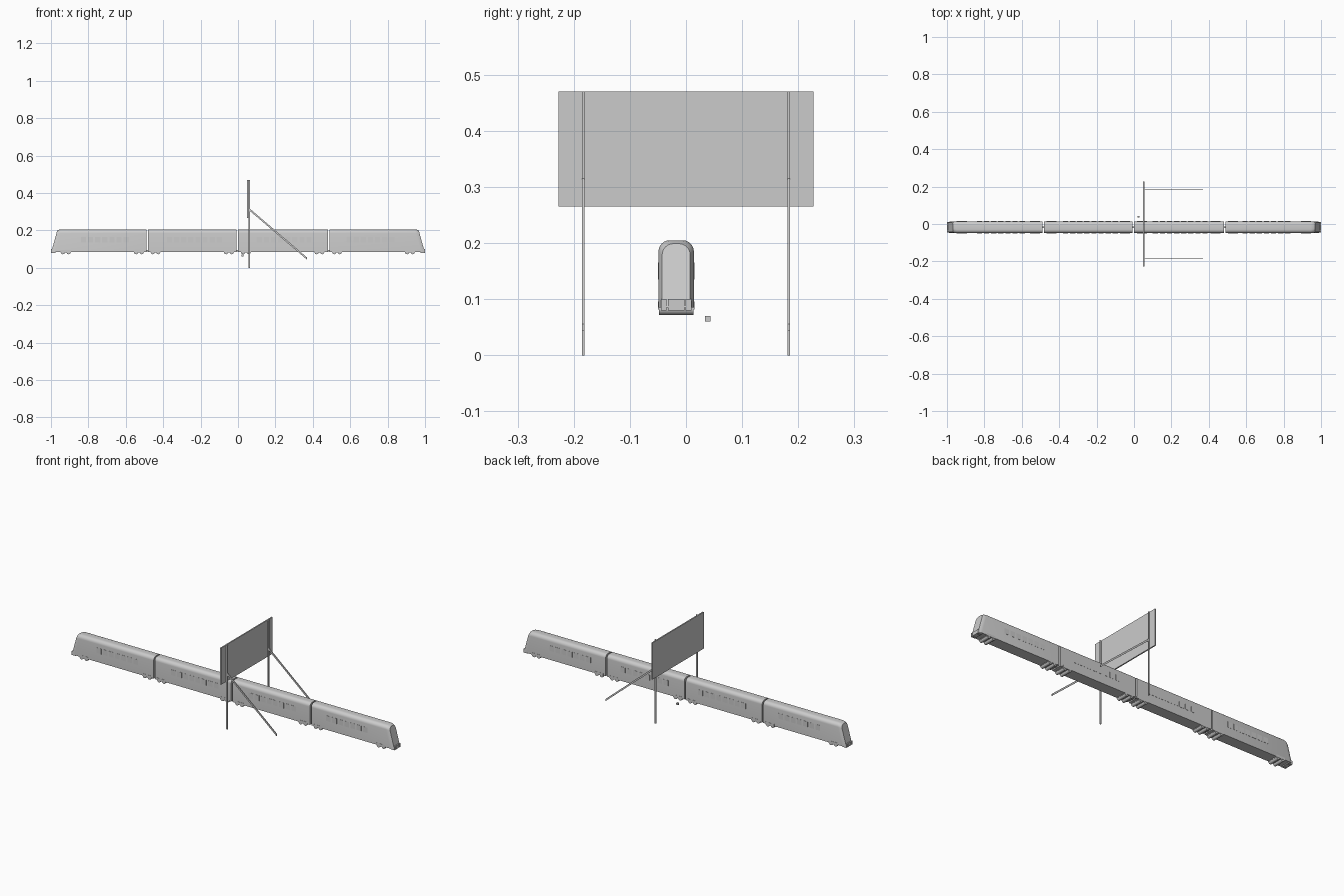
import bpy, bmesh, math
from mathutils import Vector

if "Cube" in bpy.data.objects:
    bpy.data.objects.remove(bpy.data.objects["Cube"])

YC, HW, Z0, Z1 = -0.0175, 0.0315, 0.085, 0.205   # train centre line, half width, floor, roof

grey = bpy.data.materials.new("plain grey")
grey.diffuse_color = (0.6, 0.6, 0.6, 1)
grey.use_nodes = True
grey.node_tree.nodes["Principled BSDF"].inputs["Base Color"].default_value = grey.diffuse_color


def finish(name, bm, smooth=False):
    bmesh.ops.recalc_face_normals(bm, faces=bm.faces)
    mesh = bpy.data.meshes.new(name)
    bm.to_mesh(mesh)
    bm.free()
    mesh.materials.append(grey)
    ob = bpy.data.objects.new(name, mesh)
    bpy.context.collection.objects.link(ob)
    if smooth:
        bpy.ops.object.select_all(action='DESELECT')
        ob.select_set(True)
        bpy.context.view_layer.objects.active = ob
        bpy.ops.object.shade_smooth_by_angle(angle=math.radians(30))
    return ob


def add_box(bm, x0, x1, y0, y1, z0, z1):
    vs = bmesh.ops.create_cube(bm, size=1)["verts"]
    for v in vs:
        v.co = Vector(((x0 + x1) / 2 + v.co.x * (x1 - x0),
                       (y0 + y1) / 2 + v.co.y * (y1 - y0),
                       (z0 + z1) / 2 + v.co.z * (z1 - z0)))


def box(name, *dims):
    bm = bmesh.new()
    add_box(bm, *dims)
    return finish(name, bm)


def section(hw, top):
    """Car cross-section (y, z): straight sides with a rounded roof."""
    r = 0.02
    right = [(hw, Z0)]
    for i in range(7):
        a = math.pi / 2 * i / 6
        right.append((hw - r + r * math.cos(a), top - r + r * math.sin(a)))
    return right + [(-y, z) for y, z in reversed(right)]


def loft(name, rings):
    """rings: (x at floor, lean of the ring, half width, roof height)"""
    bm = bmesh.new()
    loops = []
    for x, lean, hw, top in rings:
        loops.append([bm.verts.new((x - lean * (z - Z0) / (Z1 - Z0), YC + y, z))
                      for y, z in section(hw, top)])
    for a, b in zip(loops, loops[1:]):
        for i in range(len(a)):
            j = (i + 1) % len(a)
            bm.faces.new((a[i], a[j], b[j], b[i]))
    bm.faces.new(loops[0])
    bm.faces.new(loops[-1])
    return finish(name, bm, True)


# Car bodies: two plain middle cars, two end cars with raked, tapered noses
loft("middle_car_left", [(-0.481, 0, HW, Z1), (-0.008, 0, HW, Z1)])
loft("middle_car_right", [(0.001, 0, HW, Z1), (0.480, 0, HW, Z1)])
for side, s in (("left", -1), ("right", 1)):
    loft("end_car_" + side, [(s * 0.488, 0, HW, Z1), (s * 0.978, s * 0.033, HW, Z1),
                             (s * 0.990, s * 0.033, 0.029, Z1 - 0.002),
                             (s * 0.998, s * 0.033, 0.025, Z1 - 0.006)])
    # nose skirt: centre coupler cover and two buffers
    bm = bmesh.new()
    for yc, w in ((0, 0.015), (-0.022, 0.005), (0.022, 0.005)):
        xa, xb = sorted((s * 0.975, s * 1.0))
        add_box(bm, xa, xb, YC + yc - w, YC + yc + w, 0.08, 0.1)
    finish("nose_skirt_" + side, bm)

# Window plates on both sides of each car
bm = bmesh.new()
for start, count in ((-0.84, 7), (-0.38, 8), (0.10, 8), (0.58, 7)):
    for i in range(count):
        x = start + 0.038 * i
        for s in (-1, 1):
            ya, yb = sorted((YC + s * (HW - 0.001), YC + s * (HW + 0.001)))
            add_box(bm, x, x + 0.028, ya, yb, 0.135, 0.165)
finish("windows", bm)

# Couplers between the cars
for i, x in enumerate((-0.4845, -0.0035, 0.484)):
    box(f"coupler_{i + 1}", x - 0.006, x + 0.006, YC - 0.004, YC + 0.004, 0.088, 0.096)

# Bogies: a frame with two axles of wheels
for i, x in enumerate((-0.921, -0.53, -0.441, -0.049, 0.042, 0.435, 0.529, 0.919)):
    bm = bmesh.new()
    add_box(bm, x - 0.027, x + 0.027, YC - 0.0325, YC + 0.0325, 0.082, 0.096)
    finish(f"bogie_frame_{i + 1}", bm)
    bm = bmesh.new()
    for dx in (-0.015, 0.015):
        ring = bmesh.ops.create_cone(bm, cap_ends=True, segments=16, radius1=0.0105,
                                     radius2=0.0105, depth=0.062)["verts"]
        for v in ring:
            v.co = Vector((x + dx + v.co.x, YC + v.co.z, 0.0825 + v.co.y))
    finish(f"bogie_wheels_{i + 1}", bm, True)

# Billboard: panel, two posts and two slanted braces
box("billboard_panel", 0.049, 0.056, -0.227, 0.227, 0.265, 0.47)
for side, s in (("front", -1), ("back", 1)):
    y = s * 0.183
    box("post_" + side, 0.056, 0.064, y - 0.0025, y + 0.0025, 0, 0.47)
    bm = bmesh.new()
    ends = [[bm.verts.new((x, y + dy, z + dz)) for dy, dz in
             ((-0.0025, -0.006), (0.0025, -0.006), (0.0025, 0.006), (-0.0025, 0.006))]
            for x, z in ((0.062, 0.311), (0.368, 0.05))]
    a, b = ends
    for i in range(4):
        j = (i + 1) % 4
        bm.faces.new((a[i], a[j], b[j], b[i]))
    bm.faces.new(a)
    bm.faces.new(b)
    finish("brace_" + side, bm)

# Small block beside the track
box("small_block", 0.018, 0.030, 0.034, 0.044, 0.06, 0.07)
